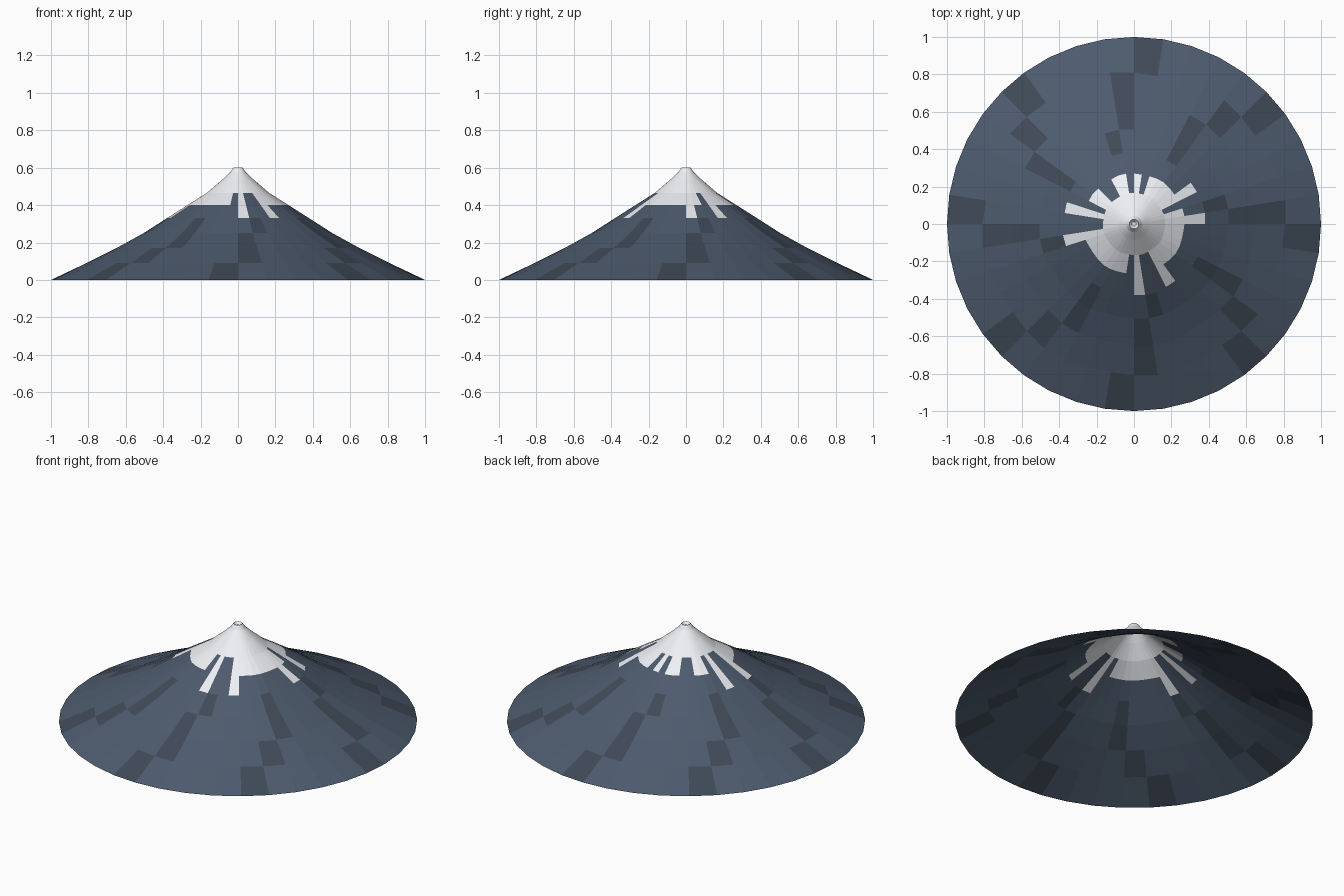
import bpy, bmesh, math

if "Cube" in bpy.data.objects:
    bpy.data.objects.remove(bpy.data.objects["Cube"])

SEG = 40
# (radius, height) from the rim up to the crater lip
PROFILE = [(1.0, 0.0), (0.81, 0.09), (0.65, 0.17), (0.505, 0.25), (0.38, 0.33),
           (0.27, 0.40), (0.167, 0.465), (0.085, 0.535), (0.042, 0.575),
           (0.025, 0.60), (0.012, 0.585)]
STREAKS = {0, 3, 18, 21, 30, 33}                          # snow running down
GAPS = {2, 8, 10, 13, 14, 17, 19, 20, 29, 31, 32}         # bare rock in the snow edge


def material(name, rgb):
    m = bpy.data.materials.new(name)
    m.diffuse_color = (*rgb, 1)
    m.use_nodes = True
    m.node_tree.nodes["Principled BSDF"].inputs["Base Color"].default_value = m.diffuse_color
    return m


def slot(ring, i):
    """0 rock, 1 dark rock, 2 snow"""
    if ring >= 6:
        return 2
    if ring == 5:
        return 0 if i in GAPS else 2
    if ring == 4:
        return 2 if i in STREAKS else 0
    # dark bands drift sideways as they climb
    drift = (0, 1, 1 + (i // 5) % 2, 2)[ring]
    return 1 if (i - drift) % 5 == 4 else 0


def ridge(ring, i):
    # shallow gullies on the slopes, none at rim or crater
    amp = 0.012 if 0 < ring < 7 else 0
    return 1 + amp * math.sin(i * 2 * math.pi / 5)


# Mountain shell, open underneath
bm = bmesh.new()
rings = []
for k, (r, z) in enumerate(PROFILE):
    rings.append([bm.verts.new((r * ridge(k, i) * math.cos(2 * math.pi * i / SEG),
                                r * ridge(k, i) * math.sin(2 * math.pi * i / SEG), z))
                  for i in range(SEG)])
for k in range(len(rings) - 1):
    for i in range(SEG):
        j = (i + 1) % SEG
        f = bm.faces.new((rings[k][i], rings[k][j], rings[k + 1][j], rings[k + 1][i]))
        f.material_index = slot(k, i)
# Crater floor
bm.faces.new(rings[-1]).material_index = 2

mesh = bpy.data.meshes.new("mountain")
bm.to_mesh(mesh)
bm.free()
for name, rgb in (("rock", (0.075, 0.105, 0.155)),
                  ("dark_rock", (0.05, 0.068, 0.095)),
                  ("snow", (0.86, 0.88, 0.92))):
    mesh.materials.append(material(name, rgb))
bpy.context.collection.objects.link(bpy.data.objects.new("mountain", mesh))
